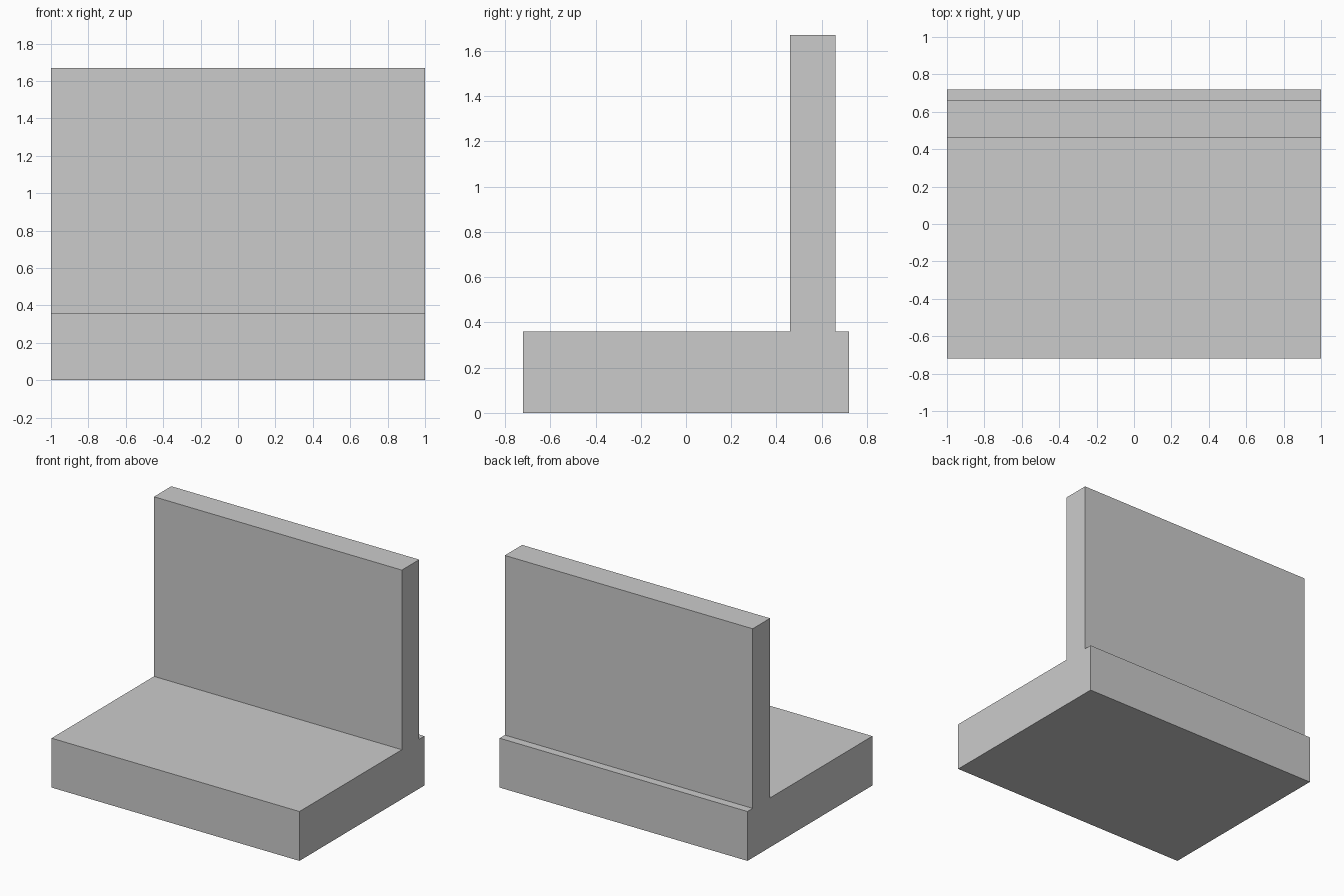
import bpy, bmesh

if "Cube" in bpy.data.objects:
    bpy.data.objects.remove(bpy.data.objects["Cube"])

# Side profile (y, z): thick seat slab with a thin upright back
PROFILE = [(-0.72, 0), (0.72, 0), (0.72, 0.36), (0.66, 0.36),
           (0.66, 1.67), (0.46, 1.67), (0.46, 0.36), (-0.72, 0.36)]

# Extrude the profile across the full width
bm = bmesh.new()
face = bm.faces.new([bm.verts.new((-1, y, z)) for y, z in PROFILE])
result = bmesh.ops.extrude_face_region(bm, geom=[face], use_keep_orig=True)
moved = [g for g in result["geom"] if isinstance(g, bmesh.types.BMVert)]
bmesh.ops.translate(bm, verts=moved, vec=(2, 0, 0))
bmesh.ops.recalc_face_normals(bm, faces=bm.faces)

mesh = bpy.data.meshes.new("seat_with_back")
bm.to_mesh(mesh)
bm.free()
bpy.context.collection.objects.link(bpy.data.objects.new("seat_with_back", mesh))
